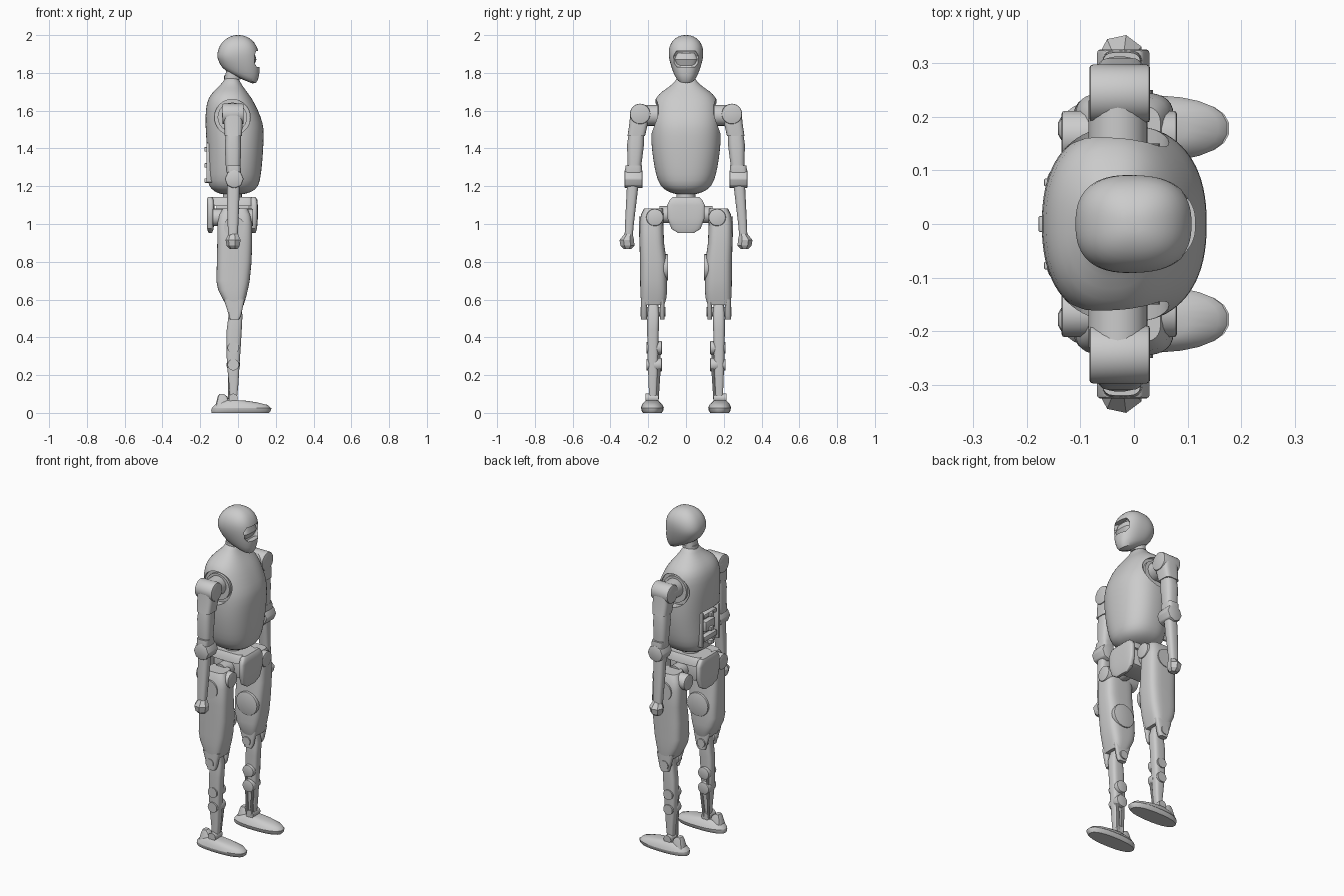
import bpy, bmesh, math
from mathutils import Matrix

if "Cube" in bpy.data.objects:
    bpy.data.objects.remove(bpy.data.objects["Cube"], do_unlink=True)

grey = bpy.data.materials.new("light_grey_shell")
grey.diffuse_color = (0.6, 0.6, 0.6, 1)
grey.use_nodes = True
grey.node_tree.nodes["Principled BSDF"].inputs["Base Color"].default_value = (0.6, 0.6, 0.6, 1)


def finish(name, bm, subdiv=0, bevel=0.0, cutters=(), angle=35):
    """Turn a bmesh into a shaded object, baking its modifiers."""
    bmesh.ops.recalc_face_normals(bm, faces=bm.faces)
    mesh = bpy.data.meshes.new(name)
    bm.to_mesh(mesh)
    bm.free()
    ob = bpy.data.objects.new(name, mesh)
    bpy.context.scene.collection.objects.link(ob)
    if subdiv:
        ob.modifiers.new("subdivide", 'SUBSURF').levels = subdiv
    if bevel:
        mod = ob.modifiers.new("bevel", 'BEVEL')
        mod.width, mod.segments = bevel, 2
    for c in cutters:
        mod = ob.modifiers.new("cut", 'BOOLEAN')
        mod.operation, mod.object = 'DIFFERENCE', c
    if ob.modifiers:
        bpy.context.view_layer.update()
        dg = bpy.context.evaluated_depsgraph_get()
        baked = bpy.data.meshes.new_from_object(ob.evaluated_get(dg))
        ob.modifiers.clear()
        ob.data = baked
    for c in cutters:
        bpy.data.objects.remove(c, do_unlink=True)
    ob.data.materials.clear()
    ob.data.materials.append(grey)
    bpy.ops.object.select_all(action='DESELECT')
    ob.select_set(True)
    bpy.context.view_layer.objects.active = ob
    bpy.ops.object.shade_smooth_by_angle(angle=math.radians(angle))
    return ob


def loft(name, rings, n=24, p=2.5, **kw):
    """Stack rounded rings: (z, x0, x1, y0, y1[, tilt, front taper])."""
    bm = bmesh.new()
    loops = []
    for z, x0, x1, y0, y1, *extra in rings:
        tilt, taper = extra if extra else (0, 0)
        cx, cy, rx, ry = (x0 + x1) / 2, (y0 + y1) / 2, (x1 - x0) / 2, (y1 - y0) / 2
        loop = []
        for i in range(n):
            a = 2 * math.pi * (i + 0.5) / n
            c, s = math.cos(a), math.sin(a)
            u = math.copysign(abs(c) ** (2 / p), c)
            v = math.copysign(abs(s) ** (2 / p), s)
            loop.append(bm.verts.new((cx + rx * u, cy + ry * v * (1 - taper * u), z + tilt * rx * u)))
        loops.append(loop)
    for a, b in zip(loops, loops[1:]):
        for i in range(n):
            j = (i + 1) % n
            bm.faces.new((a[i], a[j], b[j], b[i]))
    bm.faces.new(loops[0])
    bm.faces.new(loops[-1])
    return finish(name, bm, **kw)


def box(name, x0, x1, y0, y1, z0, z1, bevel=0.008, **kw):
    bm = bmesh.new()
    bmesh.ops.create_cube(bm, size=1)
    m = Matrix.Translation(((x0 + x1) / 2, (y0 + y1) / 2, (z0 + z1) / 2))
    m = m @ Matrix.Diagonal((x1 - x0, abs(y1 - y0), z1 - z0, 1))
    bmesh.ops.transform(bm, matrix=m, verts=bm.verts)
    return finish(name, bm, bevel=bevel, **kw)


def rod(name, a, b, r, n=20, r2=None, **kw):
    """Cylinder from point a to point b."""
    bm = bmesh.new()
    axis = Matrix.Translation(a).translation
    end = Matrix.Translation(b).translation
    d = end - axis
    m = Matrix.Translation((axis + end) / 2) @ d.to_track_quat('Z', 'Y').to_matrix().to_4x4()
    bmesh.ops.create_cone(bm, cap_ends=True, segments=n, radius1=r,
                          radius2=r if r2 is None else r2, depth=d.length, matrix=m)
    return finish(name, bm, **kw)


def centred(rows):
    return [(z, x0, x1, -y, y, *e) for z, x0, x1, y, *e in rows]


# Helmet with a visor recess and a lens inside it
visor_cut = loft("visor_cutter", [(1.83, .085, .2, -.05, .05), (1.85, .075, .2, -.068, .068),
                                  (1.89, .07, .2, -.07, .07), (1.915, .08, .2, -.055, .055)], p=5)
loft("helmet", centred([
    (1.772, -.075, .085, .046, -.5, .12), (1.80, -.095, .107, .066, -.45, .1),
    (1.845, -.108, .118, .083, -.25, .08), (1.895, -.112, .114, .094, 0, .04),
    (1.94, -.102, .102, .09, 0, 0), (1.977, -.072, .075, .068, 0, 0),
    (1.996, -.036, .038, .036, 0, 0), (2.0, -.012, .012, .012, 0, 0)]),
    n=32, subdiv=1, cutters=[visor_cut])
loft("visor_lens", centred([(1.84, .04, .085, .05), (1.87, .04, .098, .062), (1.905, .04, .088, .05)]))
loft("neck", centred([(1.70, -.075, .015, .05), (1.77, -.068, .004, .042), (1.85, -.06, .01, .04)]))
rod("neck_collar", (-.03, 0, 1.765), (-.03, 0, 1.785), .043)

# Torso shell with shoulder sockets and a recessed back bay
cuts = [rod("socket_cutter", (-.03, s * .135, 1.565), (-.03, s * .3, 1.565), .095, n=32) for s in (1, -1)]
cuts.append(box("bay_cutter", -.3, -.135, -.085, .085, 1.235, 1.43, bevel=.01))
loft("torso_shell", centred([
    (1.155, -.09, .03, .05), (1.172, -.125, .08, .10), (1.20, -.158, .11, .138),
    (1.26, -.162, .122, .16), (1.34, -.163, .13, .174), (1.42, -.166, .135, .184),
    (1.51, -.172, .138, .185), (1.565, -.173, .122, .181), (1.645, -.168, .087, .173),
    (1.69, -.142, .055, .145), (1.72, -.11, .032, .098), (1.75, -.08, .012, .06),
    (1.78, -.065, .0, .045)]), n=40, p=2.35, subdiv=1, cutters=cuts)
for i, (z0, z1, y) in enumerate([(1.385, 1.41, .06), (1.30, 1.36, .045), (1.245, 1.275, .065)]):
    box(f"back_bay_module_{i + 1}", -.165, -.12, -y, y, z0, z1, bevel=.005)
for z in (1.23, 1.31, 1.395):
    box("back_bay_latch", -.178, -.14, -.015, .015, z - .012, z + .012, bevel=.003)
for s in (1, -1):
    box("back_bay_rail", -.168, -.13, s * .07, s * .085, 1.22, 1.43, bevel=.004)

# Waist and pelvis
rod("waist_column", (-.03, 0, 1.08), (-.03, 0, 1.18), .05)
loft("pelvis_top", centred([(1.095, -.15, .09, .088), (1.125, -.15, .09, .082), (1.142, -.14, .08, .07)]), p=5)
box("pelvis_core", -.115, .06, -.07, .07, 1.0, 1.11)
for side, x0, x1 in (("front", .065, .105), ("back", -.165, -.125)):
    loft(f"pelvis_{side}_shield", centred([
        (.952, x0 + .01, x1 - .012, .042), (.975, x0, x1 - .004, .078), (1.03, x0, x1, .098),
        (1.10, x0, x1, .1), (1.13, x0, x1 - .003, .085), (1.142, x0 + .005, x1 - .012, .07)]), p=4)

for side, s in (("left", 1), ("right", -1)):
    def mirrored(part, rows, **kw):
        return loft(f"{side}_{part}", [(z, x0, x1, s * (a + b) / 2 - (b - a) / 2,
                                       s * (a + b) / 2 + (b - a) / 2) for z, x0, x1, a, b in rows], **kw)

    def pin(part, x, z, y0, y1, r, n=24, **kw):
        return rod(f"{side}_{part}", (x, s * y0, z), (x, s * y1, z), r, n, **kw)

    # Shoulder and arm
    pin("shoulder_joint", -.03, 1.575, .11, .23, .055)
    pin("socket_ring", -.03, 1.565, .13, .15, .078)
    rod(f"{side}_shoulder_drum", (-.083, s * .243, 1.583), (.03, s * .243, 1.583), .054, 28, bevel=.006)
    mirrored("upper_arm", [(1.465, -.07, .02, .217, .31), (1.53, -.075, .025, .202, .3),
                           (1.60, -.077, .025, .196, .294)], p=4)
    mirrored("lower_sleeve", [(1.28, -.062, .012, .238, .308), (1.32, -.066, .014, .235, .31),
                              (1.42, -.07, .017, .222, .312), (1.47, -.066, .015, .222, .305)], p=2.8)
    mirrored("elbow_cuff", [(1.255, -.055, .012, .236, .322), (1.275, -.06, .016, .232, .324),
                            (1.31, -.06, .014, .234, .32)], p=4)
    pin("elbow_joint", -.02, 1.238, .23, .325, .05, 8, bevel=.006)
    mirrored("forearm", [(.935, -.052, -.002, .282, .325), (1.0, -.055, .002, .276, .323),
                         (1.1, -.058, .006, .264, .318), (1.22, -.058, .01, .25, .312)], p=2.8)
    mirrored("fist", [(.868, -.045, .0, .29, .33), (.885, -.06, .012, .272, .348),
                      (.915, -.066, .018, .274, .353), (.948, -.05, .002, .282, .326)], n=7, p=2, angle=20)

    # Hip and thigh
    pin("hip_axle", -.02, 1.05, .05, .14, .045)
    rod(f"{side}_hip_motor", (-.135, s * .165, 1.035), (.08, s * .165, 1.035), .046, bevel=.006)
    mirrored("thigh", [(.57, -.062, .03, .115, .236), (.61, -.085, .042, .103, .24),
                       (.65, -.105, .052, .1, .242), (.70, -.115, .062, .1, .243),
                       (.80, -.112, .072, .102, .244), (.90, -.11, .075, .116, .246),
                       (1.0, -.11, .074, .12, .246), (1.05, -.1, .066, .118, .238),
                       (1.082, -.08, .05, .122, .222)], p=3.6, n=32)
    pin("hip_cover", -.02, .985, .24, .25, .055)
    pin("inner_thigh_disc", -.01, .77, .094, .12, .07, 28, bevel=.003)
    for part, a, b in (("outer", .206, .238), ("inner", .114, .138)):
        mirrored(f"{part}_knee_fork", [(.495, -.042, .005, a, b), (.515, -.048, .016, a, b),
                                       (.60, -.075, .035, a, b)], p=3.5)
    pin("knee_axle", -.022, .535, .108, .242, .026)

    # Shin with calf actuators
    mirrored("shin", [(.07, -.042, -.006, .157, .195), (.15, -.048, .002, .152, .198),
                      (.25, -.058, .008, .148, .202), (.34, -.062, .014, .146, .204),
                      (.44, -.06, .02, .144, .206), (.52, -.05, .024, .142, .205),
                      (.585, -.045, .006, .148, .2)], p=3.5)
    for i, z in enumerate((.345, .255)):
        pin(f"calf_actuator_{i + 1}", -.025, z, .128, .17, .036, bevel=.004)
        pin(f"calf_outer_cap_{i + 1}", -.025, z, .19, .21, .03)
        rod(f"{side}_ankle_rod_{i + 1}", (-.045 + .045 * i, s * .14, z), (-.045 + .03 * i, s * .152, .075), .008, 10)

    # Ankle and foot
    pin("ankle_joint", -.025, .078, .145, .215, .024)
    mirrored("heel_block", [(.04, -.12, -.04, .15, .215), (.085, -.108, -.055, .16, .205),
                            (.1, -.1, -.075, .165, .2)], n=12, p=4)
    mirrored("sole", [(0, -.14, .165, .128, .228), (.012, -.143, .175, .12, .236), (.025, -.14, .178, .118, .238)], p=2.4)
    mirrored("foot", [(.025, -.14, .174, .116, .24), (.042, -.125, .158, .124, .234),
                      (.056, -.1, .1, .138, .224), (.066, -.075, .03, .148, .214)], p=2.4)
